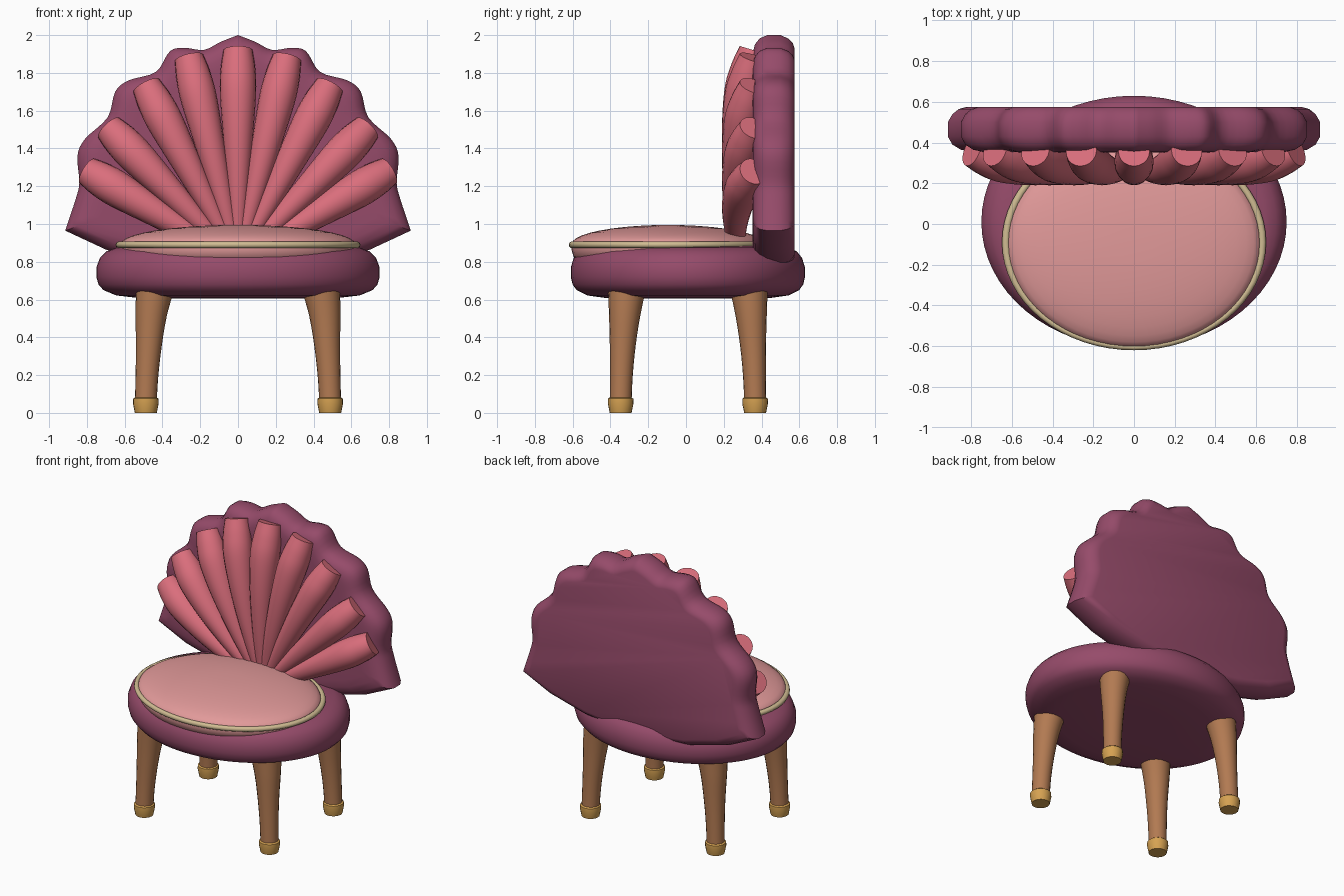
import bpy, bmesh, math
from mathutils import Vector

if "Cube" in bpy.data.objects:
    bpy.data.objects.remove(bpy.data.objects["Cube"])


def material(name, rgb):
    lin = [(c / 255 / 12.92) if c < 11 else ((c / 255 + 0.055) / 1.055) ** 2.4 for c in rgb]
    m = bpy.data.materials.new(name)
    m.use_nodes = True
    m.diffuse_color = (*lin, 1)
    bsdf = m.node_tree.nodes["Principled BSDF"]
    bsdf.inputs["Base Color"].default_value = (*lin, 1)
    bsdf.inputs["Roughness"].default_value = 0.7
    return m


plum = material("plum velvet", (150, 75, 106))
rose = material("rose velvet", (218, 110, 124))
pink = material("pale pink fabric", (226, 154, 154))
cream = material("cream piping", (208, 188, 146))
wood = material("warm wood", (178, 122, 82))
gold = material("gold", (214, 162, 82))


def loft(name, rings, mat, closed=False, angle=40):
    """Skin a list of point rings, capping both ends unless the loft is closed."""
    bm = bmesh.new()
    loops = [[bm.verts.new(p) for p in ring] for ring in rings]
    pairs = list(zip(loops, loops[1:]))
    if closed:
        pairs.append((loops[-1], loops[0]))
    for a, b in pairs:
        for i in range(len(a)):
            j = (i + 1) % len(a)
            bm.faces.new((a[i], a[j], b[j], b[i]))
    if not closed:
        bm.faces.new(loops[0])
        bm.faces.new(loops[-1])
    bmesh.ops.recalc_face_normals(bm, faces=bm.faces)
    mesh = bpy.data.meshes.new(name)
    bm.to_mesh(mesh)
    bm.free()
    mesh.materials.append(mat)
    obj = bpy.data.objects.new(name, mesh)
    bpy.context.collection.objects.link(obj)
    bpy.ops.object.select_all(action="DESELECT")
    obj.select_set(True)
    bpy.context.view_layer.objects.active = obj
    bpy.ops.object.shade_smooth_by_angle(angle=math.radians(angle))
    return obj


def turned(name, profile, rx, ry, cy, mat, sides=64, closed=False):
    """Revolve (radius factor, height) pairs around an ellipse."""
    turns = [math.tau * i / sides for i in range(sides)]
    rings = [[(rx * f * math.cos(a), cy + ry * f * math.sin(a), z) for a in turns]
             for f, z in profile]
    return loft(name, rings, mat, closed)


def tube(name, path, radii, mat, sides=20):
    """Round tube along a path, with rings square to the path."""
    rings = []
    for i, p in enumerate(path):
        t = (path[min(i + 1, len(path) - 1)] - path[max(i - 1, 0)]).normalized()
        u = t.cross(Vector((0, 1, 0))).normalized()
        v = t.cross(u)
        rings.append([p + radii[i] * (u * math.cos(a) + v * math.sin(a))
                      for a in (math.tau * k / sides for k in range(sides))])
    return loft(name, rings, mat)


def smooth_path(points, steps=5):
    """Catmull-Rom interpolation of equal-length tuples."""
    pts = [Vector(p) for p in points]
    pts = [2 * pts[0] - pts[1]] + pts + [2 * pts[-1] - pts[-2]]
    out = []
    for a, b, c, d in zip(pts, pts[1:], pts[2:], pts[3:]):
        for k in range(steps):
            t = k / steps
            out.append(0.5 * (2 * b + (c - a) * t + (2 * a - 5 * b + 4 * c - d) * t * t
                              + (3 * b - a - 3 * c + d) * t ** 3))
    return out + [pts[-2]]


# Seat base
turned("seat_base", [(0.3, 0.605), (0.7, 0.608), (0.86, 0.622), (0.95, 0.65), (0.985, 0.68),
                     (1, 0.72), (1, 0.77), (0.975, 0.82), (0.93, 0.855), (0.86, 0.875),
                     (0.7, 0.885)], 0.75, 0.62, 0.01, plum)

# Seat cushion: short side wall and a domed top
dome = [(math.cos(a), 0.895 + 0.1 * math.sin(a))
        for a in (math.pi / 2 * i / 10 for i in range(10))]
turned("seat_cushion", [(0.93, 0.805), (0.98, 0.825), (1, 0.86)] + dome, 0.62, 0.51, -0.095, pink)

# Piping around the cushion
ring = [(1 + 0.03 * math.cos(a), 0.89 + 0.017 * math.sin(a))
        for a in (math.tau * i / 10 for i in range(10))]
turned("seat_piping", ring, 0.63, 0.515, -0.09, cream, closed=True)

# Scalloped shell back: half outline from the top peak down to the bottom centre
crest = [(0, 2.0), (0.09, 1.965), (0.18, 1.922), (0.28, 1.932), (0.36, 1.915), (0.435, 1.805),
         (0.58, 1.76), (0.65, 1.7), (0.69, 1.565), (0.81, 1.45), (0.85, 1.36), (0.84, 1.22),
         (0.86, 1.13), (0.915, 0.965)]
half = [(p.x, p.y) for p in smooth_path(crest, 4)]
half += [(0.7, 0.865), (0.42, 0.79), (0.2, 0.765), (0, 0.76)]
outline = half + [(-x, z) for x, z in half[-2:0:-1]]


def shell_ring(y, inset):
    k = 1 - inset
    return [(x * k, y, 1.3 + (z - 1.3) * k) for x, z in outline]


loft("shell_back", [shell_ring(y, s) for y, s in
                    [(0.352, 0.2), (0.354, 0.13), (0.365, 0.07), (0.39, 0.025), (0.43, 0),
                     (0.5, 0), (0.54, 0.025), (0.565, 0.06), (0.575, 0.1)]], plum, angle=45)

# Padded ribs fanning out in front of the shell: (fraction of length, y, radius)
rib_shape = smooth_path([(0.08, 0.275, 0.035), (0.35, 0.262, 0.058), (0.6, 0.27, 0.08),
                         (0.8, 0.298, 0.096), (0.91, 0.328, 0.092), (1, 0.358, 0.077)])
fan = [(0, 1.12), (13.5, 1.11), (27.5, 1.05), (44, 0.985), (59, 0.93)]
fan += [(-a, length) for a, length in fan[1:]]
for n, (deg, length) in enumerate(sorted(fan)):
    a = math.radians(deg)
    path = [Vector((math.sin(a) * length * t, y, 0.8 + math.cos(a) * length * t))
            for t, y, r in rib_shape]
    tube(f"back_rib_{n + 1}", path, [s.z for s in rib_shape], rose)

# Legs with gold feet: (x, y, height, radius)
leg_shape = smooth_path([(0.443, 0.325, 0.64), (0.46, 0.335, 0.52), (0.472, 0.345, 0.36),
                         (0.482, 0.352, 0.2), (0.488, 0.356, 0.06)], 3)
for sy, end in ((-1, "front"), (1, "back")):
    for sx, side in ((1, "left"), (-1, "right")):
        path = [Vector((sx * p.x, 0.01 + sy * p.y, p.z)) for p in leg_shape]
        radii = [0.058 + 0.04 * ((p.z - 0.06) / 0.58) ** 2 for p in leg_shape]
        tube(f"{end}_{side}_leg", path, radii, wood)
        foot = [Vector((sx * 0.488, 0.01 + sy * 0.356, z)) for z in (0, 0.015, 0.05, 0.075, 0.082)]
        tube(f"{end}_{side}_foot", foot, [0.058, 0.061, 0.068, 0.067, 0.058], gold)
